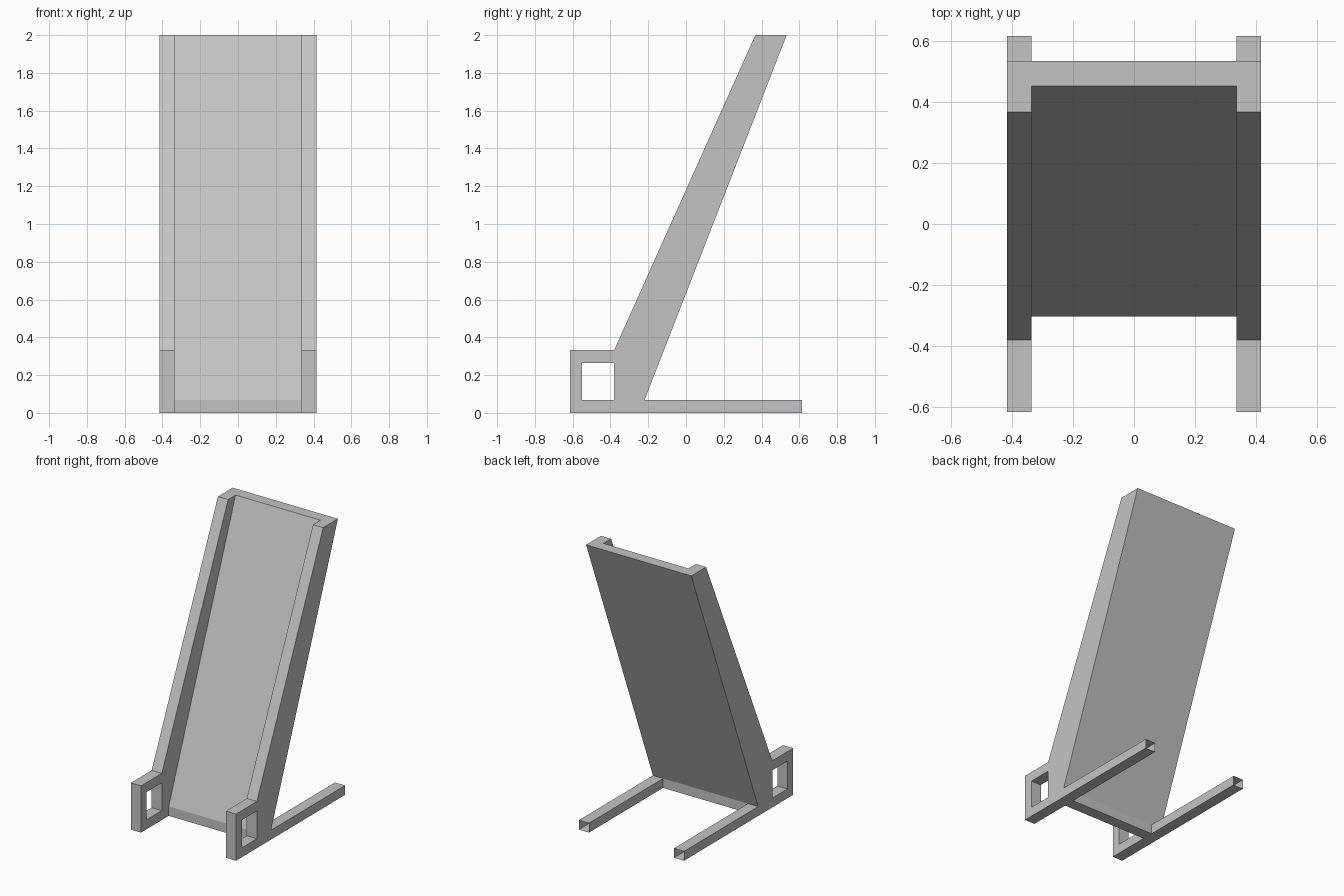
import bpy
import bmesh
from mathutils import Vector

if "Cube" in bpy.data.objects:
    bpy.data.objects.remove(bpy.data.objects["Cube"])

# Single light grey finish
grey = bpy.data.materials.new("light_grey")
colour = (0.55, 0.55, 0.55, 1)
grey.diffuse_color = colour
grey.use_nodes = True
grey.node_tree.nodes["Principled BSDF"].inputs["Base Color"].default_value = colour

# Shared side-profile dimensions
FRONT, BACK, TOP = -0.615, 0.615, 2.0
BAR = 0.067                       # runner height
HOLE_Y0, HOLE_Y1, HOLE_TOP = -0.55, -0.38, 0.265
POST_TOP = 0.333
INNER, OUTER = 0.335, 0.415       # rail x range
HEEL, BACK_TOP = -0.22, 0.533     # sloping back line
PANEL = 0.082                     # panel depth along y


def back_y(z):
    return HEEL + (BACK_TOP - HEEL) * (z - BAR) / (TOP - BAR)


def extrude_profile(name, cells, x0, x1, open_back=False):
    """Extrude joined (y, z) cells along x into one clean solid."""
    bm = bmesh.new()
    for cell in cells:
        bm.faces.new([bm.verts.new((x0, y, z)) for y, z in cell])
    bmesh.ops.remove_doubles(bm, verts=bm.verts, dist=0.0005)
    result = bmesh.ops.extrude_face_region(bm, geom=bm.faces[:], use_keep_orig=True)
    moved = [v for v in result["geom"] if isinstance(v, bmesh.types.BMVert)]
    bmesh.ops.translate(bm, verts=moved, vec=Vector((x1 - x0, 0, 0)))
    bmesh.ops.recalc_face_normals(bm, faces=bm.faces)
    if open_back:
        ends = [f for f in bm.faces if f.calc_center_median().y > BACK - 0.001]
        bmesh.ops.delete(bm, geom=ends, context="FACES")
    mesh = bpy.data.meshes.new(name)
    bm.to_mesh(mesh)
    bm.free()
    mesh.materials.append(grey)
    obj = bpy.data.objects.new(name, mesh)
    bpy.context.collection.objects.link(obj)
    return obj


# Side frame: square loop, foot, leaning rail and open-ended runner
frame = [
    [(FRONT, 0), (HOLE_Y0, BAR), (HOLE_Y0, HOLE_TOP), (FRONT, POST_TOP)],
    [(FRONT, 0), (HOLE_Y1, 0), (HOLE_Y1, BAR), (HOLE_Y0, BAR)],
    [(FRONT, POST_TOP), (HOLE_Y0, HOLE_TOP), (HOLE_Y1, HOLE_TOP), (HOLE_Y1, POST_TOP)],
    [(HOLE_Y1, 0), (HEEL, 0), (HEEL, BAR), (HOLE_Y1, BAR)],
    [(HOLE_Y1, BAR), (HEEL, BAR), (back_y(HOLE_TOP), HOLE_TOP), (HOLE_Y1, HOLE_TOP)],
    [(HOLE_Y1, HOLE_TOP), (back_y(HOLE_TOP), HOLE_TOP),
     (back_y(POST_TOP), POST_TOP), (HOLE_Y1, POST_TOP)],
    [(HOLE_Y1, POST_TOP), (back_y(POST_TOP), POST_TOP), (BACK_TOP, TOP), (0.367, TOP)],
    [(HEEL, 0), (BACK, 0), (BACK, BAR), (HEEL, BAR)],
]
for side, sign in (("left", 1), ("right", -1)):
    extrude_profile(side + "_side_frame", frame, sign * INNER, sign * OUTER, open_back=True)

# Leaning back panel with a short upright foot
panel = [
    [(HEEL - PANEL, 0), (HEEL, 0), (HEEL, BAR), (HEEL - PANEL, BAR)],
    [(HEEL - PANEL, BAR), (HEEL, BAR), (BACK_TOP, TOP), (BACK_TOP - PANEL, TOP)],
]
extrude_profile("back_panel", panel, -INNER, INNER)
